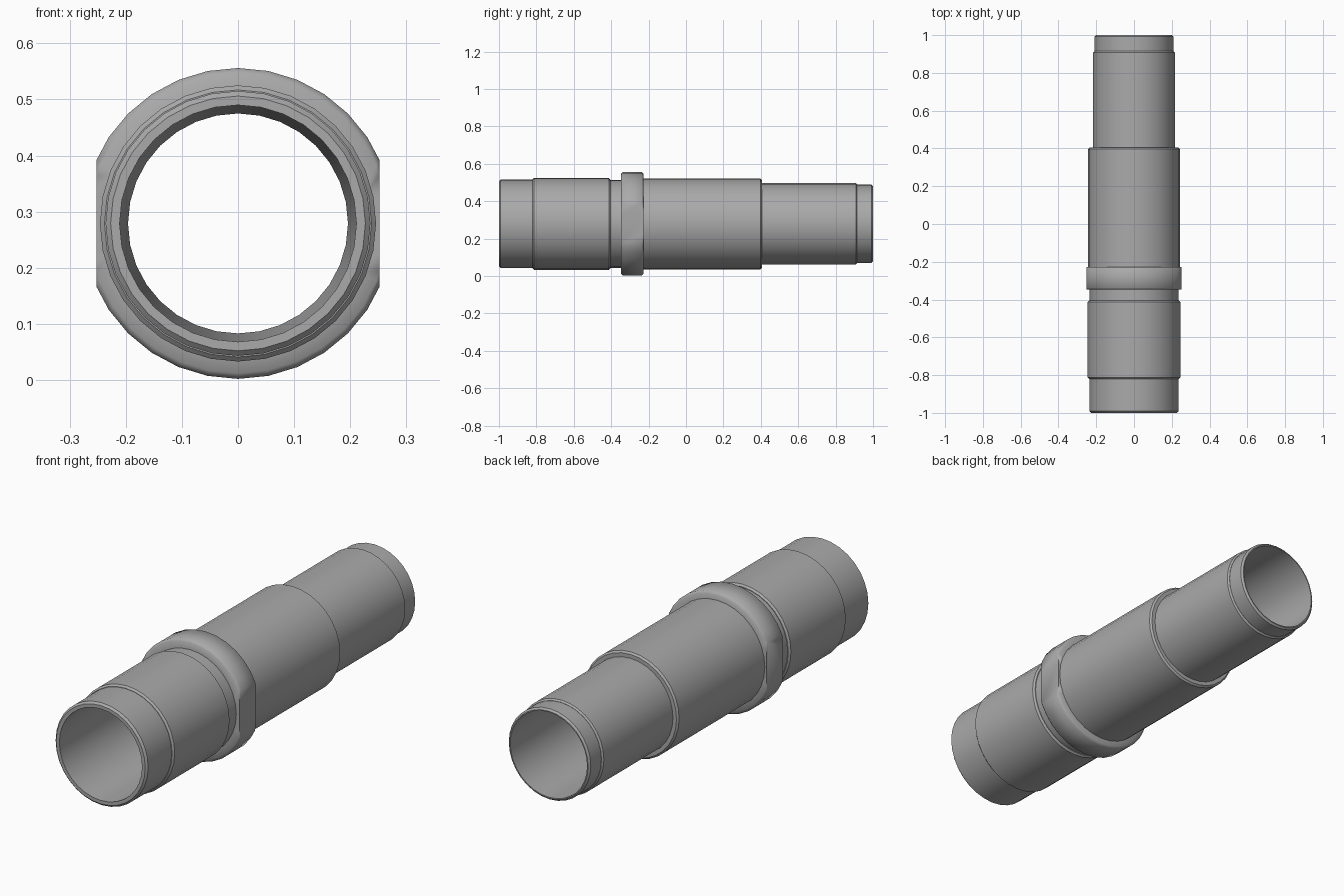
import bpy, bmesh, math
from mathutils import Vector

AXIS_Z = 0.279
SIDES = 32

cube = bpy.data.objects.get("Cube")
if cube:
    bpy.data.objects.remove(cube, do_unlink=True)

metal = bpy.data.materials.new("grey_metal")
metal.use_nodes = True
colour = (0.4, 0.4, 0.4, 1)
metal.diffuse_color = colour
metal.node_tree.nodes["Principled BSDF"].inputs["Base Color"].default_value = colour


def lathe(name, profile, smooth_angle, flat_x=None):
    """Spin a closed (y, radius) profile round the y axis; optionally cut side flats."""
    bm = bmesh.new()
    verts = [bm.verts.new((0, y, r)) for y, r in profile]
    edges = [bm.edges.new((v, verts[(i + 1) % len(verts)])) for i, v in enumerate(verts)]
    bmesh.ops.spin(bm, geom=verts + edges, cent=(0, 0, 0), axis=(0, 1, 0),
                   angle=math.tau, steps=SIDES, use_merge=True)
    bmesh.ops.remove_doubles(bm, verts=bm.verts[:], dist=0.0005)
    if flat_x:
        for side in (-1, 1):
            cut = bmesh.ops.bisect_plane(
                bm, geom=bm.verts[:] + bm.edges[:] + bm.faces[:],
                plane_co=(side * flat_x, 0, 0), plane_no=(side, 0, 0), clear_outer=True)
            rim = [e for e in cut["geom_cut"] if isinstance(e, bmesh.types.BMEdge)]
            bmesh.ops.holes_fill(bm, edges=rim, sides=0)
    bmesh.ops.recalc_face_normals(bm, faces=bm.faces[:])
    mesh = bpy.data.meshes.new(name)
    bm.to_mesh(mesh)
    bm.free()
    mesh.materials.append(metal)
    obj = bpy.data.objects.new(name, mesh)
    obj.location = Vector((0, 0, AXIS_Z))
    bpy.context.collection.objects.link(obj)
    bpy.ops.object.select_all(action='DESELECT')
    obj.select_set(True)
    bpy.context.view_layer.objects.active = obj
    bpy.ops.object.shade_smooth_by_angle(angle=math.radians(smooth_angle))
    return obj


# Stepped sleeve sections: start, end, radius, front chamfer, rear chamfer
sections = [
    (-1.0, -0.82, 0.236, 0.009, 0),
    (-0.82, -0.405, 0.246, 0.008, 0.008),
    (-0.405, -0.29, 0.235, 0, 0),
    (-0.29, 0.405, 0.243, 0, 0.008),
    (0.405, 0.915, 0.217, 0, 0.007),
    (0.915, 1.0, 0.209, 0, 0.008),
]
outline = []
for start, end, radius, front, rear in sections:
    if front:
        outline.append((start, radius - front))
    outline += [(start + front, radius), (end - rear, radius)]
    if rear:
        outline.append((end, radius - rear))

# Tapered bore closes the profile from back to front
bore = [(1.0, 0.196), (-1.0, 0.211)]
lathe("sleeve", outline + bore, 30)

# Collar with two wrench flats
collar = [(-0.348, 0.225), (-0.348, 0.267), (-0.338, 0.277),
          (-0.237, 0.277), (-0.227, 0.267), (-0.227, 0.225)]
lathe("collar", collar, 50, flat_x=0.252)
